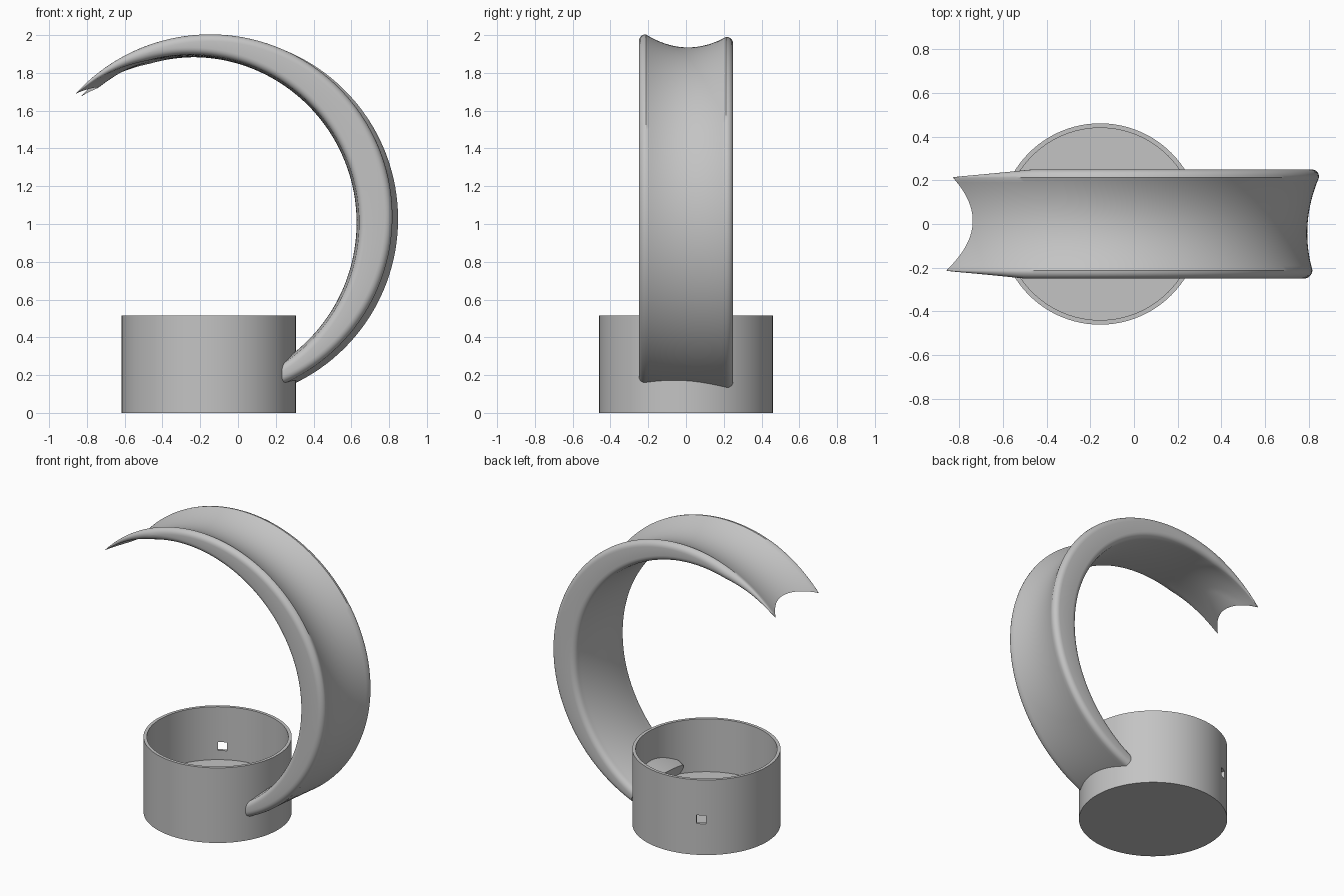
import bpy, bmesh, math
from mathutils import Vector, Matrix

old = bpy.data.objects.get("Cube")
if old:
    bpy.data.objects.remove(old, do_unlink=True)

grey = bpy.data.materials.new("plain_grey")
grey.use_nodes = True
GREY = (0.55, 0.55, 0.55, 1)
grey.diffuse_color = GREY
grey.node_tree.nodes["Principled BSDF"].inputs["Base Color"].default_value = GREY


def make_object(name, bm):
    bmesh.ops.remove_doubles(bm, verts=bm.verts, dist=0.0002)
    bmesh.ops.recalc_face_normals(bm, faces=bm.faces)
    mesh = bpy.data.meshes.new(name)
    bm.to_mesh(mesh)
    bm.free()
    mesh.materials.append(grey)
    obj = bpy.data.objects.new(name, mesh)
    bpy.context.collection.objects.link(obj)
    return obj


def activate(obj):
    bpy.ops.object.select_all(action='DESELECT')
    obj.select_set(True)
    bpy.context.view_layer.objects.active = obj


def loft(bm, rings, closed_path=False):
    rows = [[bm.verts.new(p) for p in ring] for ring in rings]
    n = len(rows[0])
    for a, b in zip(rows, rows[1:]):
        for i in range(n):
            j = (i + 1) % n
            bm.faces.new((a[i], a[j], b[j], b[i]))
    return rows


# Round cup with a thin wall and a raised floor
CUP_X, CUP_R, WALL, CUP_H, FLOOR = -0.155, 0.461, 0.021, 0.515, 0.152
SIDES = 96
inner = CUP_R - WALL
profile = [(CUP_R, 0), (CUP_R, CUP_H), (inner, CUP_H), (inner, FLOOR)]
bm = bmesh.new()
rings = [[(CUP_X + r * math.cos(math.tau * i / SIDES), r * math.sin(math.tau * i / SIDES), z)
          for i in range(SIDES)] for r, z in profile]
rows = loft(bm, rings)
bm.faces.new(rows[0])
bm.faces.new(rows[-1])
cup = make_object("cup", bm)

# Small square cable hole through the cup wall
angle = math.radians(121)
bm = bmesh.new()
bmesh.ops.create_cube(bm, size=1)
bmesh.ops.scale(bm, vec=(0.2, 0.058, 0.058), verts=bm.verts)
bmesh.ops.rotate(bm, cent=(0, 0, 0), matrix=Matrix.Rotation(angle, 3, 'Z'), verts=bm.verts)
spot = Vector((CUP_X + CUP_R * math.cos(angle), CUP_R * math.sin(angle), 0.243))
bmesh.ops.translate(bm, vec=spot, verts=bm.verts)
cutter = make_object("hole_cutter", bm)
cutter.hide_render = True
cut = cup.modifiers.new("cable_hole", 'BOOLEAN')
cut.operation = 'DIFFERENCE'
cut.solver = 'EXACT'
cut.object = cutter
activate(cup)
bpy.ops.object.modifier_apply(modifier=cut.name)
bpy.data.objects.remove(cutter, do_unlink=True)

# Curved band: crescent between off-centre circles, hollowed along its outside
HUB = Vector((-0.14, 1.02))
OUTER_EDGE, OUTER_MID = Vector((-0.1325, 1.0325, 0.965)), Vector((-0.145, 0.995, 0.94))
INNER_EDGE, INNER_MID = Vector((-0.235, 1.0, 0.89)), Vector((-0.25, 1.005, 0.88))
RIDGE, FILLET = 0.213, 0.037
START, TIP, TIP_MID = -67, 136.7, 130.4


def reach(circle, t):
    """Distance from the hub to a circle (x, z, radius) along angle t."""
    off = circle.xy - HUB
    d = Vector((math.cos(t), math.sin(t)))
    along = off.dot(d)
    return along + math.sqrt(circle.z ** 2 - off.length_squared + along ** 2)


def span(y, s):
    """Angle, outer radius and inner radius at width y and path fraction s."""
    w = max(0, 1 - (y / RIDGE) ** 2)
    t = math.radians(START + s * (TIP + (TIP_MID - TIP) * w - START))
    ro = reach(OUTER_EDGE.lerp(OUTER_MID, w), t)
    ri = reach(INNER_EDGE.lerp(INNER_MID, w), t)
    fade = min(1, (1 - s) / 0.12) ** 0.5
    return t, ro, ro - max(0.004, ro - ri) * fade


def place(y, t, r):
    # The whole band leans slightly across its width
    return (HUB.x + r * math.cos(t) + 0.07 * y, y, HUB.y + r * math.sin(t) - 0.03 * y)


def section(s):
    cols = [RIDGE * (i / 10 - 1) for i in range(21)]
    spans = [span(y, s) for y in cols]
    t, ro, ri = spans[-1]
    k = min(FILLET, (ro - ri) / 2)
    arcs = [math.pi / 2 * i / 5 for i in range(6)]
    # Rounded side, from the outer ridge to the inner edge
    side = [(RIDGE + k * math.sin(a), ro - k + k * math.cos(a)) for a in arcs]
    side += [(RIDGE + k * math.cos(a), ri + k - k * math.sin(a)) for a in arcs]
    ring = [place(y, p[0], p[1]) for y, p in zip(cols[:-1], spans)][1:]
    ring += [place(y, t, r) for y, r in side]
    ring += [place(y, p[0], p[2]) for y, p in list(zip(cols, spans))[-2:0:-1]]
    ring += [place(-y, t, r) for y, r in reversed(side)]
    return ring


STEPS = 110
bm = bmesh.new()
rows = loft(bm, [section(1 - (1 - i / STEPS) ** 1.4) for i in range(STEPS + 1)])
bm.faces.new(rows[0])
# Close the sharp tip across its matching outer and inner points
bmesh.ops.remove_doubles(bm, verts=rows[-1], dist=0.0002)
band = make_object("curved_band", bm)

for obj in (cup, band):
    activate(obj)
    bpy.ops.object.shade_smooth_by_angle(angle=math.radians(35))
